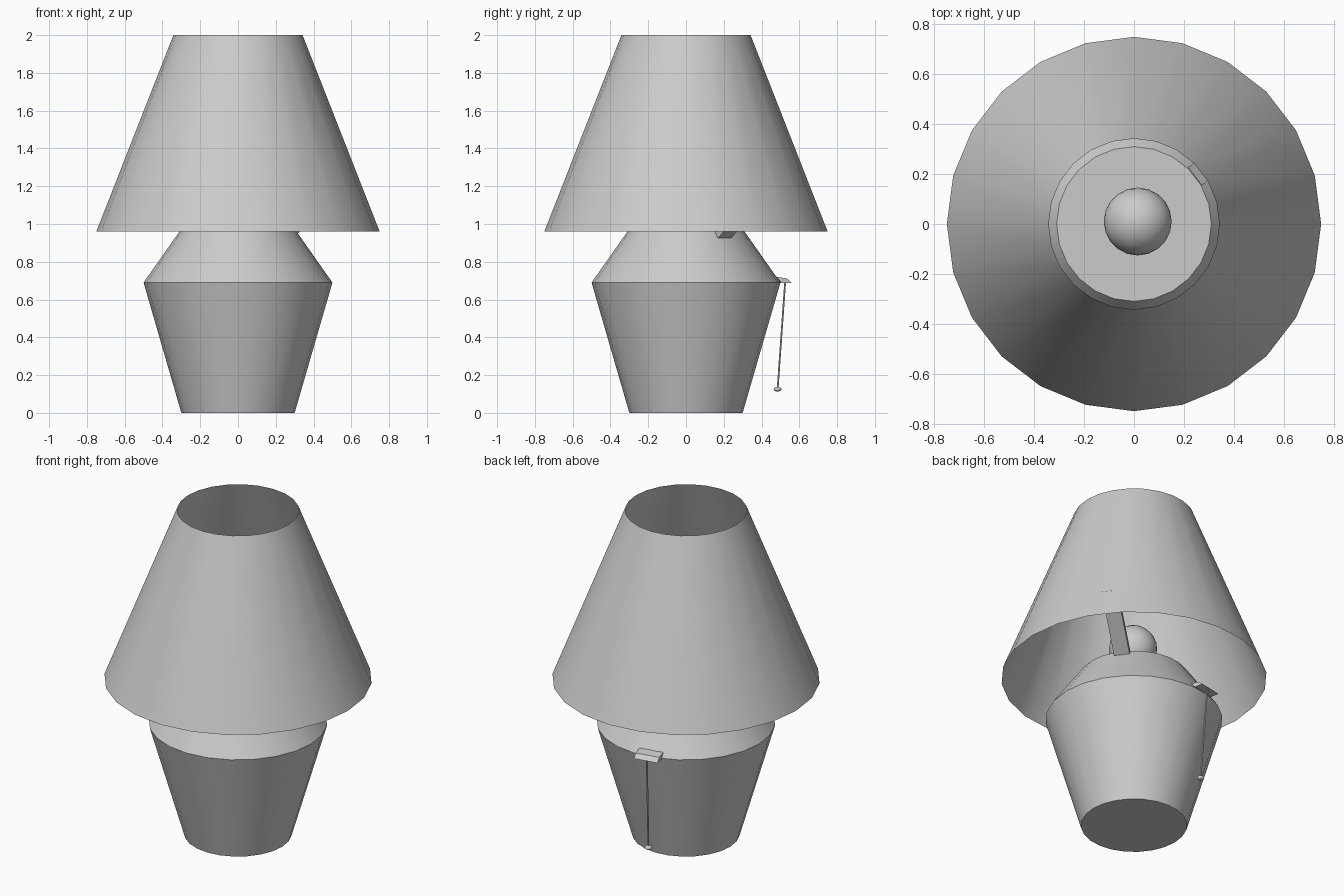
import bpy, bmesh
from math import cos, sin, pi, radians
from mathutils import Vector

cube = bpy.data.objects.get("Cube")
if cube:
    bpy.data.objects.remove(cube, do_unlink=True)

GREY = (0.6, 0.6, 0.6, 1)
mat = bpy.data.materials.new("plain grey")
mat.use_nodes = True
mat.diffuse_color = GREY
mat.node_tree.nodes["Principled BSDF"].inputs["Base Color"].default_value = GREY


def finish(name, bm, smooth=True):
    mesh = bpy.data.meshes.new(name)
    bm.to_mesh(mesh)
    bm.free()
    mesh.materials.append(mat)
    obj = bpy.data.objects.new(name, mesh)
    bpy.context.collection.objects.link(obj)
    if smooth:
        bpy.ops.object.select_all(action='DESELECT')
        obj.select_set(True)
        bpy.context.view_layer.objects.active = obj
        bpy.ops.object.shade_smooth_by_angle(angle=radians(30))
    return obj


def lathe(name, profile, capped, sides=24):
    """Turn (radius, height) points around the z axis."""
    bm = bmesh.new()
    rings = [[bm.verts.new((r * cos(2 * pi * i / sides), r * sin(2 * pi * i / sides), z))
              for i in range(sides)] for r, z in profile]
    for low, high in zip(rings, rings[1:]):
        for i in range(sides):
            j = (i + 1) % sides
            bm.faces.new((low[i], low[j], high[j], high[i]))
    if capped:
        bm.faces.new(rings[0][::-1])
        bm.faces.new(rings[-1])
    return finish(name, bm)


def radial_block(name, profile, width, angle):
    """Extrude a (radius, height) outline sideways, placed at an angle about z."""
    out = Vector((cos(angle), sin(angle), 0))
    side = Vector((-sin(angle), cos(angle), 0)) * width / 2
    bm = bmesh.new()
    ends = [[bm.verts.new(out * r + Vector((0, 0, z)) + side * s) for r, z in profile]
            for s in (-1, 1)]
    n = len(profile)
    for i in range(n):
        j = (i + 1) % n
        bm.faces.new((ends[0][i], ends[0][j], ends[1][j], ends[1][i]))
    bm.faces.new(ends[0][::-1])
    bm.faces.new(ends[1])
    bmesh.ops.recalc_face_normals(bm, faces=bm.faces[:])
    return finish(name, bm, False)


def ball(name, centre, radius, squash=1):
    bm = bmesh.new()
    bmesh.ops.create_icosphere(bm, subdivisions=3, radius=radius)
    bmesh.ops.scale(bm, vec=(1, 1, squash), verts=bm.verts)
    bmesh.ops.translate(bm, vec=centre, verts=bm.verts)
    return finish(name, bm)


# Body and open shade
lathe("lamp_base", [(0.3, 0), (0.5, 0.69), (0.31, 0.96)], True)
lathe("lamp_shade", [(0.75, 0.96), (0.342, 2)], False)

# Bulb and the strut that carries the shade
ball("bulb", (0.015, 0.01, 1.14), 0.136)
radial_block("shade_strut", [(0.31, 0.955), (0.33, 0.925), (0.67, 1.15), (0.655, 1.175)],
             0.09, radians(38))

# Switch plate with its pull cord
radial_block("switch", [(0.475, 0.72), (0.53, 0.712), (0.555, 0.688), (0.5, 0.688)],
             0.145, radians(101))
top, bottom = Vector((-0.1, 0.525, 0.695)), Vector((-0.083, 0.485, 0.125))
bm = bmesh.new()
bmesh.ops.create_cone(bm, cap_ends=True, segments=8, radius1=0.005, radius2=0.005,
                      depth=(top - bottom).length)
turn = (top - bottom).to_track_quat('Z', 'Y').to_matrix()
bmesh.ops.rotate(bm, matrix=turn, verts=bm.verts)
bmesh.ops.translate(bm, vec=(top + bottom) / 2, verts=bm.verts)
finish("pull_cord", bm)
ball("cord_knob", bottom, 0.021, 0.6)
